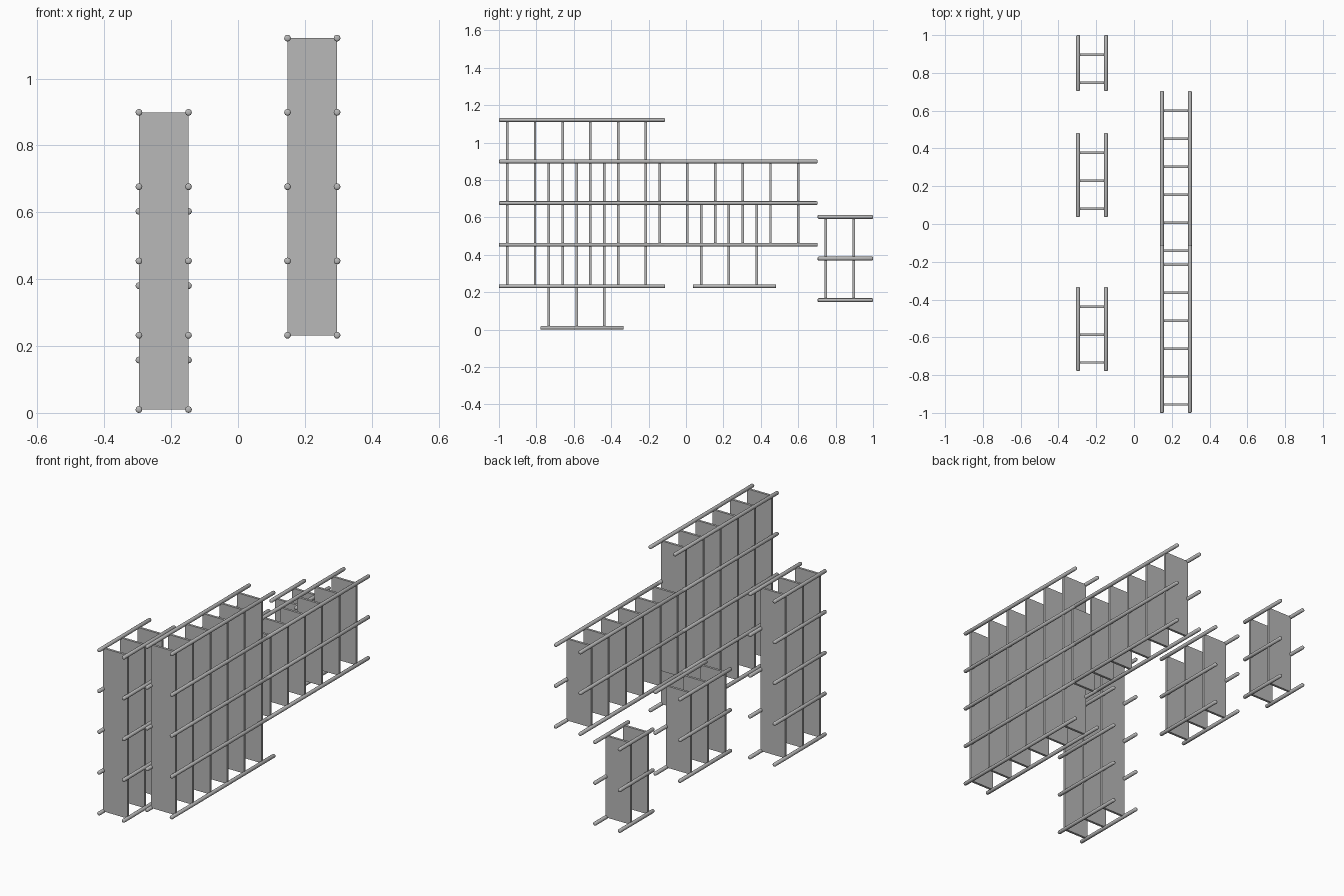
import bpy, bmesh, math
from mathutils import Matrix

if "Cube" in bpy.data.objects:
    bpy.data.objects.remove(bpy.data.objects["Cube"])

P = 2 / 13.5          # spacing of the upright panels
LEVEL = 1.5 * P       # spacing of the rail levels
R = 0.01              # rail radius
THICK = 0.013         # panel thickness

grey = bpy.data.materials.new("grey")
grey.diffuse_color = (0.48, 0.48, 0.48, 1)
grey.use_nodes = True
grey.node_tree.nodes["Principled BSDF"].inputs["Base Color"].default_value = grey.diffuse_color


def finish(bm, name):
    mesh = bpy.data.meshes.new(name)
    bm.to_mesh(mesh)
    bm.free()
    mesh.materials.append(grey)
    obj = bpy.data.objects.new(name, mesh)
    bpy.context.collection.objects.link(obj)
    return obj


def add_rail(name, x, z, y0, length):
    """Round rail along y with softened ends."""
    bm = bmesh.new()
    mat = Matrix.Translation((x, y0 + length / 2, z)) @ Matrix.Rotation(math.pi / 2, 4, 'X')
    bmesh.ops.create_cone(bm, cap_ends=True, segments=16, radius1=R, radius2=R,
                          depth=length, matrix=mat)
    rims = [e for e in bm.edges if abs(e.verts[0].co.y - e.verts[1].co.y) < 1e-5]
    bmesh.ops.bevel(bm, geom=rims, offset=R * 0.5, segments=2, profile=0.5, affect='EDGES')
    for f in bm.faces:
        f.smooth = True
    finish(bm, name)


def add_panel(name, x0, x1, y, z0, z1):
    """Thin upright board spanning the rail centres."""
    bm = bmesh.new()
    mat = (Matrix.Translation(((x0 + x1) / 2, y, (z0 + z1) / 2))
           @ Matrix.Diagonal((x1 - x0, THICK, z1 - z0, 1)))
    bmesh.ops.create_cube(bm, size=1, matrix=mat)
    finish(bm, name)


def add_rack(name, x0, start, bottom, panels, levels):
    """start and bottom are counted in panel spacings."""
    x1 = x0 + P
    y0 = -1 + start * P
    z0 = R + bottom * P
    z1 = z0 + (levels - 1) * LEVEL
    for i in range(levels):
        for side, x in (("left", x0), ("right", x1)):
            add_rail(f"{name}_{side}_rail_{i + 1}", x, z0 + i * LEVEL, y0, panels * P)
    for i in range(panels):
        add_panel(f"{name}_panel_{i + 1}", x0, x1, y0 + (i + 0.3) * P, z0, z1)


# Right row: two long racks
add_rack("tall_long_rack", P, 0, 1.5, 6, 5)
add_rack("low_long_rack", P, 5.5, 3, 6, 3)
# Left row: three short racks
add_rack("tall_short_rack", -2 * P, 1.5, 0, 3, 5)
add_rack("middle_short_rack", -2 * P, 7, 1.5, 3, 3)
add_rack("end_short_rack", -2 * P, 11.5, 1, 2, 3)
